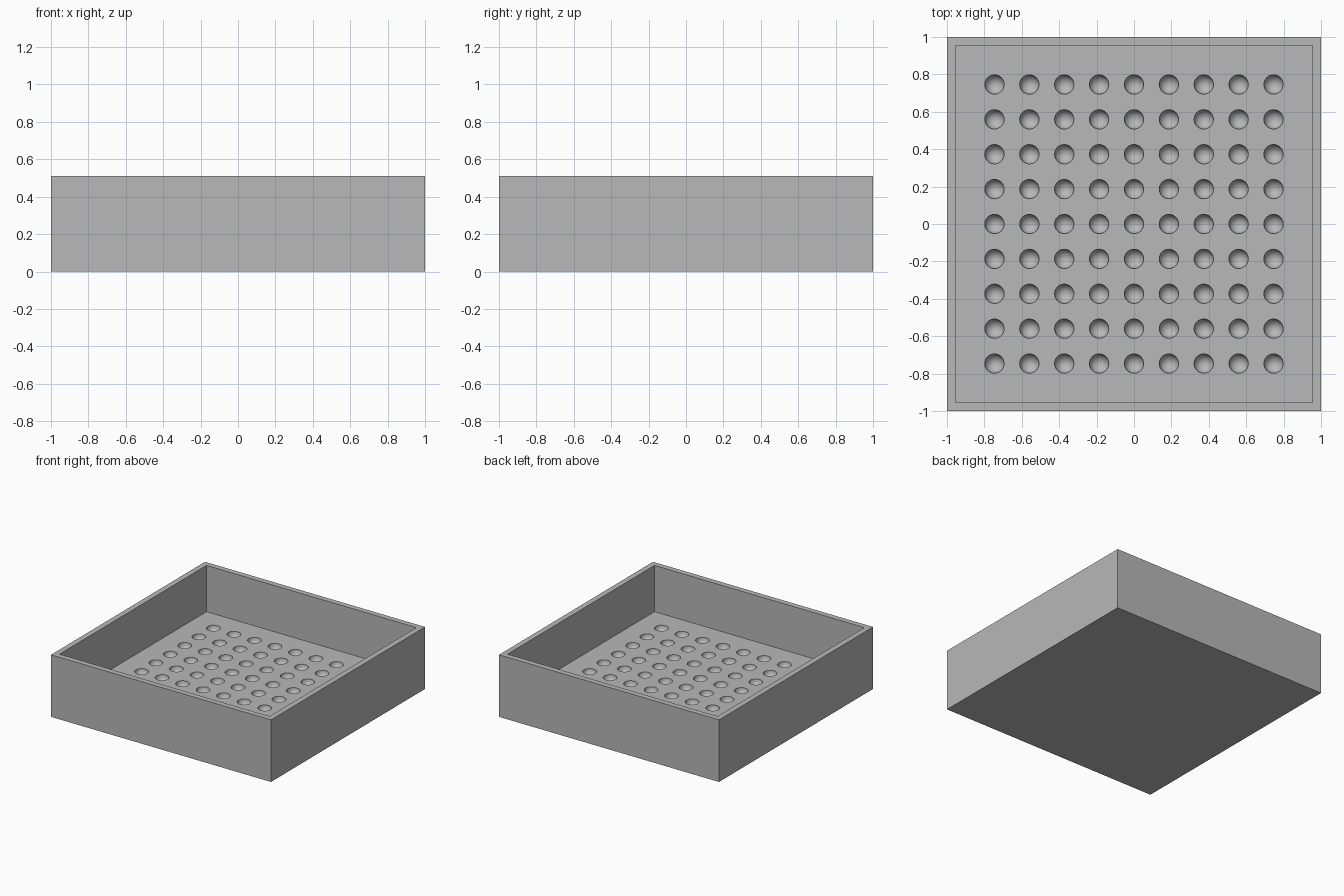
import bpy, bmesh
from math import radians
from mathutils import Matrix

HEIGHT, WALL, FLOOR = 0.51, 0.065, 0.13
DIMPLE_R, PITCH, COUNT = 0.052, 0.1865, 9

cube = bpy.data.objects.get("Cube")
if cube:
    bpy.data.objects.remove(cube, do_unlink=True)

grey = bpy.data.materials.new("plain grey")
grey.use_nodes = True
colour = (0.48, 0.48, 0.48, 1)
grey.diffuse_color = colour
grey.node_tree.nodes["Principled BSDF"].inputs["Base Color"].default_value = colour


def add_object(name, bm):
    mesh = bpy.data.meshes.new(name)
    bm.to_mesh(mesh)
    bm.free()
    mesh.materials.append(grey)
    obj = bpy.data.objects.new(name, mesh)
    bpy.context.collection.objects.link(obj)
    return obj


# Square tray: a block whose top is inset for the rim and pushed down to the floor
bm = bmesh.new()
bmesh.ops.create_cube(bm, size=1, matrix=Matrix.Translation((0, 0, HEIGHT / 2))
                      @ Matrix.Diagonal((2, 2, HEIGHT, 1)))
top = max(bm.faces, key=lambda f: f.calc_center_median().z)
bmesh.ops.inset_region(bm, faces=[top], thickness=WALL)
inner = bmesh.ops.extrude_discrete_faces(bm, faces=[top])["faces"][0]
bmesh.ops.translate(bm, verts=inner.verts, vec=(0, 0, FLOOR - HEIGHT))
bmesh.ops.recalc_face_normals(bm, faces=bm.faces)
tray = add_object("tray", bm)

# Grid of balls that carve the round dimples in the floor
bm = bmesh.new()
for i in range(COUNT):
    for j in range(COUNT):
        x, y = ((k - (COUNT - 1) / 2) * PITCH for k in (i, j))
        bmesh.ops.create_uvsphere(bm, u_segments=32, v_segments=15, radius=DIMPLE_R,
                                  matrix=Matrix.Translation((x, y, FLOOR)))
cutter = add_object("dimple_cutter", bm)
cutter.hide_render = True

carve = tray.modifiers.new("dimples", 'BOOLEAN')
carve.operation = 'DIFFERENCE'
carve.solver = 'EXACT'
carve.object = cutter

bpy.ops.object.select_all(action='DESELECT')
tray.select_set(True)
bpy.context.view_layer.objects.active = tray
bpy.ops.object.modifier_apply(modifier=carve.name)
bpy.data.objects.remove(cutter, do_unlink=True)

# Smooth dimples, crisp rims and box edges
bpy.ops.object.shade_smooth_by_angle(angle=radians(30))
